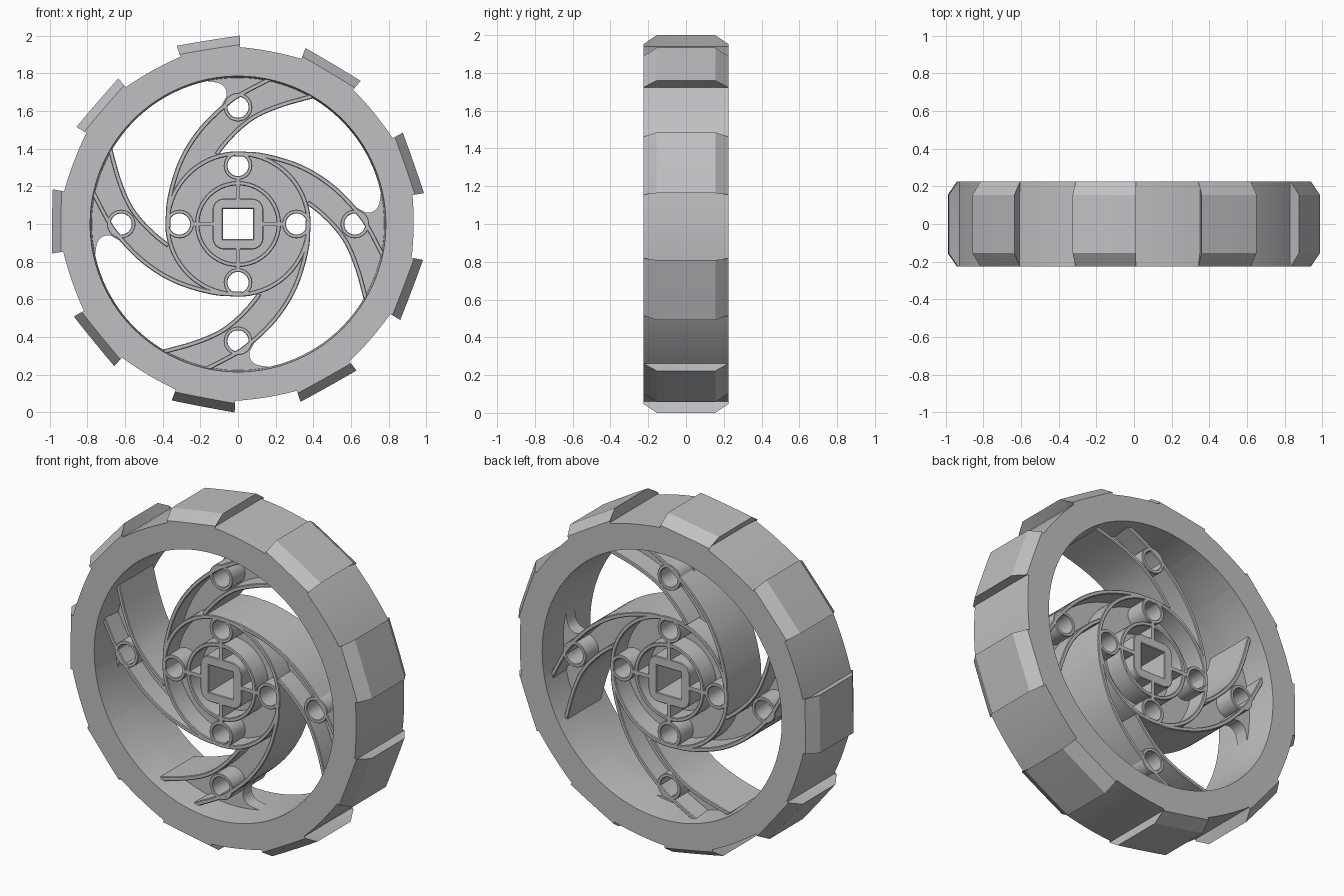
import bpy, bmesh, math
from mathutils import Vector

if "Cube" in bpy.data.objects:
    bpy.data.objects.remove(bpy.data.objects["Cube"])

grey = bpy.data.materials.new("light_grey")
grey.diffuse_color = (0.52, 0.53, 0.54, 1)
grey.use_nodes = True
grey.node_tree.nodes["Principled BSDF"].inputs["Base Color"].default_value = grey.diffuse_color

HALF = 0.225      # half width of the rim
RIB = 0.16        # half depth of hub and spoke ribs
WEB = 0.04        # half depth of the thin webs
CZ = 1.0          # axle height


def finish(name, mesh, angle=35):
    mesh.name = name
    mesh.materials.clear()
    mesh.materials.append(grey)
    ob = bpy.data.objects.new(name, mesh)
    bpy.context.collection.objects.link(ob)
    bpy.ops.object.select_all(action='DESELECT')
    ob.select_set(True)
    bpy.context.view_layer.objects.active = ob
    bpy.ops.object.shade_smooth_by_angle(angle=math.radians(angle))
    return ob


def turn(pts, k):
    """Rotate points by k quarter turns clockwise."""
    for _ in range(k):
        pts = [(y, -x) for x, y in pts]
    return pts


def circle(r, cx=0, cy=0, n=48):
    return [(cx + r * math.cos(2 * math.pi * i / n),
             cy + r * math.sin(2 * math.pi * i / n)) for i in range(n)]


def rounded_square(h, r, n=6):
    pts = []
    for q in range(4):
        a0 = q * math.pi / 2
        cx = (h - r) * (1 if q in (0, 3) else -1)
        cy = (h - r) * (1 if q in (0, 1) else -1)
        pts += [(cx + r * math.cos(a0 + i / n * math.pi / 2),
                 cy + r * math.sin(a0 + i / n * math.pi / 2)) for i in range(n + 1)]
    return pts


def smooth(pts, n=6):
    """Catmull-Rom curve through the points."""
    p = [Vector(v) for v in pts]
    p = [2 * p[0] - p[1]] + p + [2 * p[-1] - p[-2]]
    out = []
    for i in range(1, len(p) - 2):
        a, b, c, d = p[i - 1:i + 3]
        for j in range(n):
            t = j / n
            out.append(0.5 * (2 * b + (c - a) * t + (2 * a - 5 * b + 4 * c - d) * t ** 2
                              + (3 * b - a - 3 * c + d) * t ** 3))
    return [tuple(v) for v in out + [p[-2]]]


def ribbon(pts, w):
    """Closed outline of a band of width w along a path."""
    p = [Vector(v) for v in pts]
    left, right = [], []
    for i, v in enumerate(p):
        t = (p[min(i + 1, len(p) - 1)] - p[max(i - 1, 0)]).normalized()
        nrm = Vector((-t.y, t.x)) * w / 2
        left.append(tuple(v + nrm))
        right.append(tuple(v - nrm))
    return left + right[::-1]


def plate(name, outlines, half, bevel=0.0):
    """Extrude outlines (outer first, then holes) along y."""
    cu = bpy.data.curves.new(name, 'CURVE')
    cu.dimensions = '2D'
    cu.fill_mode = 'BOTH'
    cu.extrude = half - bevel
    cu.bevel_depth = bevel
    cu.bevel_resolution = 0
    cu.offset = -bevel
    for pts in outlines:
        s = cu.splines.new('POLY')
        s.points.add(len(pts) - 1)
        for q, (x, y) in zip(s.points, pts):
            q.co = (x, y, 0, 1)
        s.use_cyclic_u = True
    tmp = bpy.data.objects.new(name + "_tmp", cu)
    bpy.context.collection.objects.link(tmp)
    dg = bpy.context.evaluated_depsgraph_get()
    me = bpy.data.meshes.new_from_object(tmp.evaluated_get(dg))
    bpy.data.objects.remove(tmp)
    bm = bmesh.new()
    bm.from_mesh(me)
    bmesh.ops.remove_doubles(bm, verts=bm.verts, dist=1e-5)
    for v in bm.verts:
        x, y, z = v.co
        v.co = (x, -z, y + CZ)
    bmesh.ops.recalc_face_normals(bm, faces=bm.faces)
    bm.to_mesh(me)
    bm.free()
    return finish(name, me)


# Rim with nine raised, slightly undercut tread blocks
def tread(tip):
    """Outer (radius, angle) outline; tip is the block corner radius."""
    pts = []
    for k in range(9):
        c = 99.2 + 40 * k
        pts.append((0.94, c - 9.0))
        for i in range(7):
            d = -9.8 + 19.6 * i / 6
            pts.append((tip * (1 - 0.013 * (1 - (d / 9.8) ** 2)), c + d))
        pts.append((0.94, c + 9.0))
        for i in range(1, 6):
            d = 9.0 + 22 * i / 6
            pts.append((0.94 - 0.008 * (1 - ((d - 20) / 11) ** 2), c + d))
    return pts


def bore(r):
    return [(r, a) for _, a in tread(1)]


sections = [(tread(0.952), -HALF), (tread(1.0), -0.155), (tread(1.0), 0.155),
            (tread(0.952), HALF), (bore(0.785), HALF), (bore(0.776), 0.05),
            (bore(0.776), -0.05), (bore(0.785), -HALF)]
bm = bmesh.new()
loops = [[bm.verts.new((r * math.cos(math.radians(a)), y, CZ + r * math.sin(math.radians(a))))
          for r, a in pts] for pts, y in sections]
n = len(loops[0])
for s in range(len(loops)):
    a, b = loops[s], loops[(s + 1) % len(loops)]
    for i in range(n):
        j = (i + 1) % n
        bm.faces.new((a[i], a[j], b[j], b[i]))
bmesh.ops.recalc_face_normals(bm, faces=bm.faces)
rim = bpy.data.meshes.new("rim")
bm.to_mesh(rim)
bm.free()
finish("rim", rim, 30)

# Hub: thin web, rings and square axle socket
square = [(0.08, 0.08), (-0.08, 0.08), (-0.08, -0.08), (0.08, -0.08)]
hub_holes = [turn(circle(0.056, 0, 0.31), k) for k in range(4)]
plate("hub_web", [circle(0.375, n=72), square] + hub_holes, WEB)
plate("hub_outer_ring", [circle(0.386, n=72), circle(0.362, n=72)], RIB, 0.004)
plate("axle_socket", [rounded_square(0.135, 0.06), square], RIB, 0.004)

# The inner ring is broken into arcs between the cross ribs
plate("hub_inner_ring", [circle(0.228, n=64), circle(0.205, n=64)], RIB, 0.004)

# Swept spoke: edge curves from hub to rim
outer = smooth([(-0.37, -0.02), (-0.364, 0.13), (-0.302, 0.335), (-0.195, 0.505),
                (-0.05, 0.645), (0.045, 0.705), (0.175, 0.772)])
inner = smooth([(-0.115, 0.37), (-0.06, 0.44), (0.02, 0.52), (0.11, 0.582),
                (0.24, 0.635), (0.395, 0.678)])
# Rounded window corner and the part of the web hidden in the rim
corner = smooth([(-0.085, 0.635), (-0.06, 0.685), (-0.075, 0.73), (-0.12, 0.752),
                 (-0.22, 0.754), (-0.38, 0.70)], 4)
buried = [(0.8 * math.sin(math.radians(a)), 0.8 * math.cos(math.radians(a)))
          for a in range(-28, 31, 4)]
root = [(0.37 * math.cos(math.radians(a)), 0.37 * math.sin(math.radians(a)))
        for a in range(110, 178, 6)]
web = [p for p in outer if 0.1 < p[1] < 0.63] + corner + buried + inner[::-1] + root

for k in range(4):
    plate("spoke_web", [turn(web, k), turn(circle(0.056, 0, 0.62), k)], WEB)
    plate("spoke_leading_rib", [turn(ribbon(outer, 0.024), k)], RIB, 0.004)
    plate("spoke_trailing_rib", [turn(ribbon(inner, 0.024), k)], RIB, 0.004)
    for r, nm in ((0.31, "hub_bolt_sleeve"), (0.62, "spoke_bolt_sleeve")):
        plate(nm, [turn(circle(0.076, 0, r, 32), k), turn(circle(0.056, 0, r, 32), k)], RIB, 0.003)
    plate("cross_rib", [turn(ribbon([(0, 0.13), (0, 0.24)], 0.022), k)], RIB)
